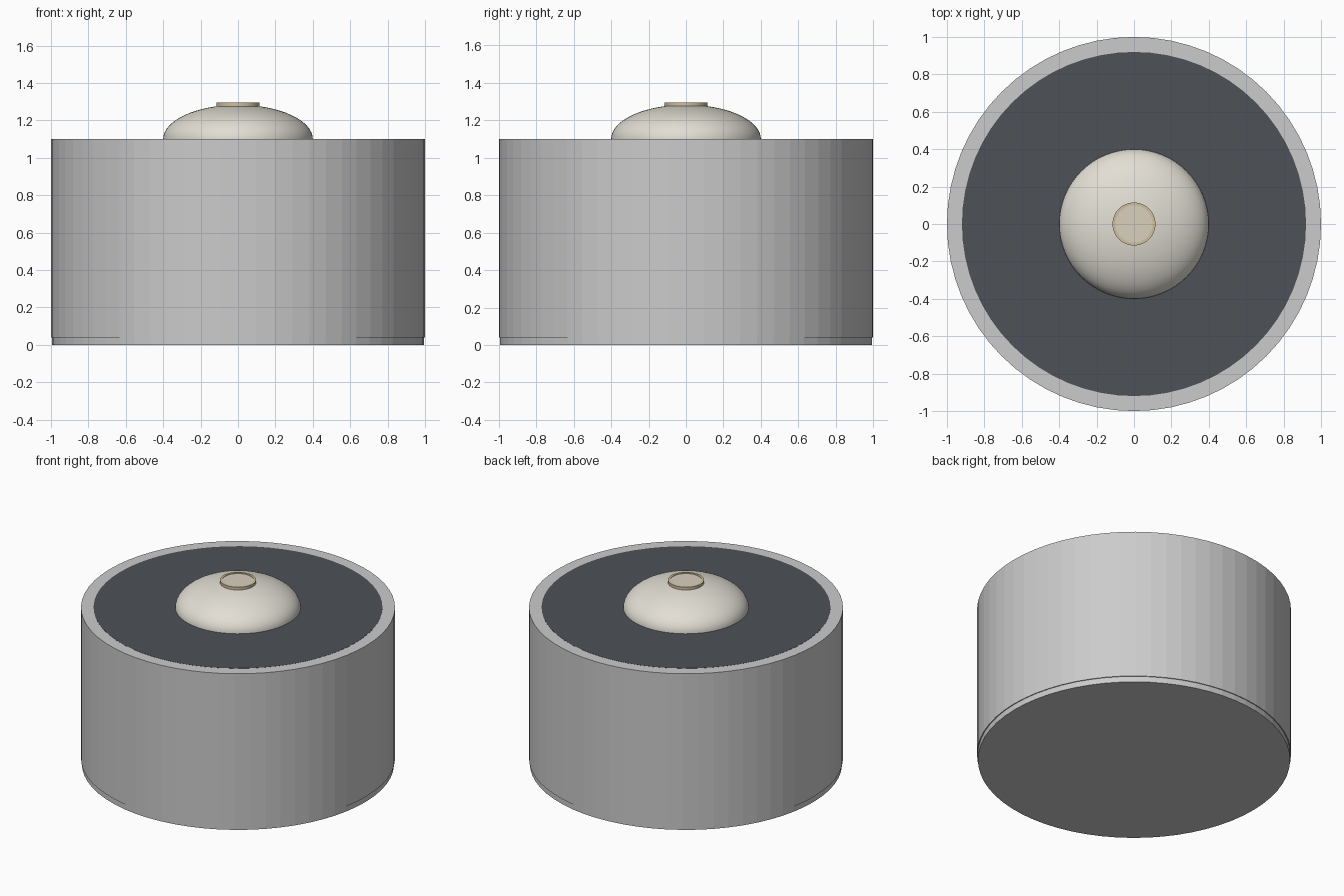
import bpy, bmesh, math

if "Cube" in bpy.data.objects:
    bpy.data.objects.remove(bpy.data.objects["Cube"])


def material(name, rgb):
    m = bpy.data.materials.new(name)
    m.diffuse_color = (*rgb, 1)
    m.use_nodes = True
    m.node_tree.nodes["Principled BSDF"].inputs["Base Color"].default_value = m.diffuse_color
    return m


def lathe(name, profile, sides, mat=None, smooth=False, closed=False):
    """Revolve (radius, z) points around z; radius 0 becomes a pole."""
    bm = bmesh.new()
    rings = []
    for r, z in profile:
        n = 1 if r == 0 else sides
        rings.append([bm.verts.new((r * math.cos(2 * math.pi * i / sides),
                                    r * math.sin(2 * math.pi * i / sides), z))
                      for i in range(n)])
    pairs = list(zip(rings, rings[1:]))
    if closed:
        pairs.append((rings[-1], rings[0]))
    for a, b in pairs:
        for i in range(sides):
            j = (i + 1) % sides
            if len(a) == 1:
                bm.faces.new((a[0], b[j], b[i]))
            elif len(b) == 1:
                bm.faces.new((a[i], a[j], b[0]))
            else:
                bm.faces.new((a[i], a[j], b[j], b[i]))
    bmesh.ops.recalc_face_normals(bm, faces=bm.faces)
    mesh = bpy.data.meshes.new(name)
    bm.to_mesh(mesh)
    bm.free()
    ob = bpy.data.objects.new(name, mesh)
    bpy.context.collection.objects.link(ob)
    if mat:
        mesh.materials.append(mat)
    if smooth:
        bpy.ops.object.select_all(action='DESELECT')
        ob.select_set(True)
        bpy.context.view_layer.objects.active = ob
        bpy.ops.object.shade_smooth_by_angle(angle=math.radians(40))
    return ob


dark = material("dark_slate", (0.075, 0.085, 0.098))
cream = material("cream", (0.76, 0.73, 0.66))
tan = material("tan", (0.62, 0.52, 0.33))
pale = material("pale_tan", (0.70, 0.63, 0.51))

# Slightly inset foot under the drum
lathe("foot", [(0, 0), (0.994, 0), (0.994, 0.04), (0, 0.04)], 64)

# Drum wall with flat rim
lathe("drum_wall", [(1, 0.04), (1, 1.1), (0.92, 1.1), (0.92, 0.04)], 64, closed=True)

# Dark top panel filling the rim
lathe("top_panel", [(0, 1.06), (0.92, 1.06), (0.92, 1.101), (0, 1.101)], 64, dark)

# Low rounded dome
N = 16
dome = [(0, 1.09), (0.4, 1.09)]
dome += [(0.4 * math.cos(t), 1.1 + 0.183 * math.sin(t))
         for t in (math.pi / 2 * k / N for k in range(N))]
dome.append((0, 1.283))
lathe("dome", dome, 64, cream, smooth=True)

# Ring and inset disc on top of the dome
lathe("cap_ring", [(0.115, 1.27), (0.115, 1.295), (0.1, 1.295), (0.1, 1.27)],
      48, tan, smooth=True, closed=True)
lathe("cap_disc", [(0, 1.27), (0.1, 1.27), (0.1, 1.291), (0, 1.291)], 48, pale)
